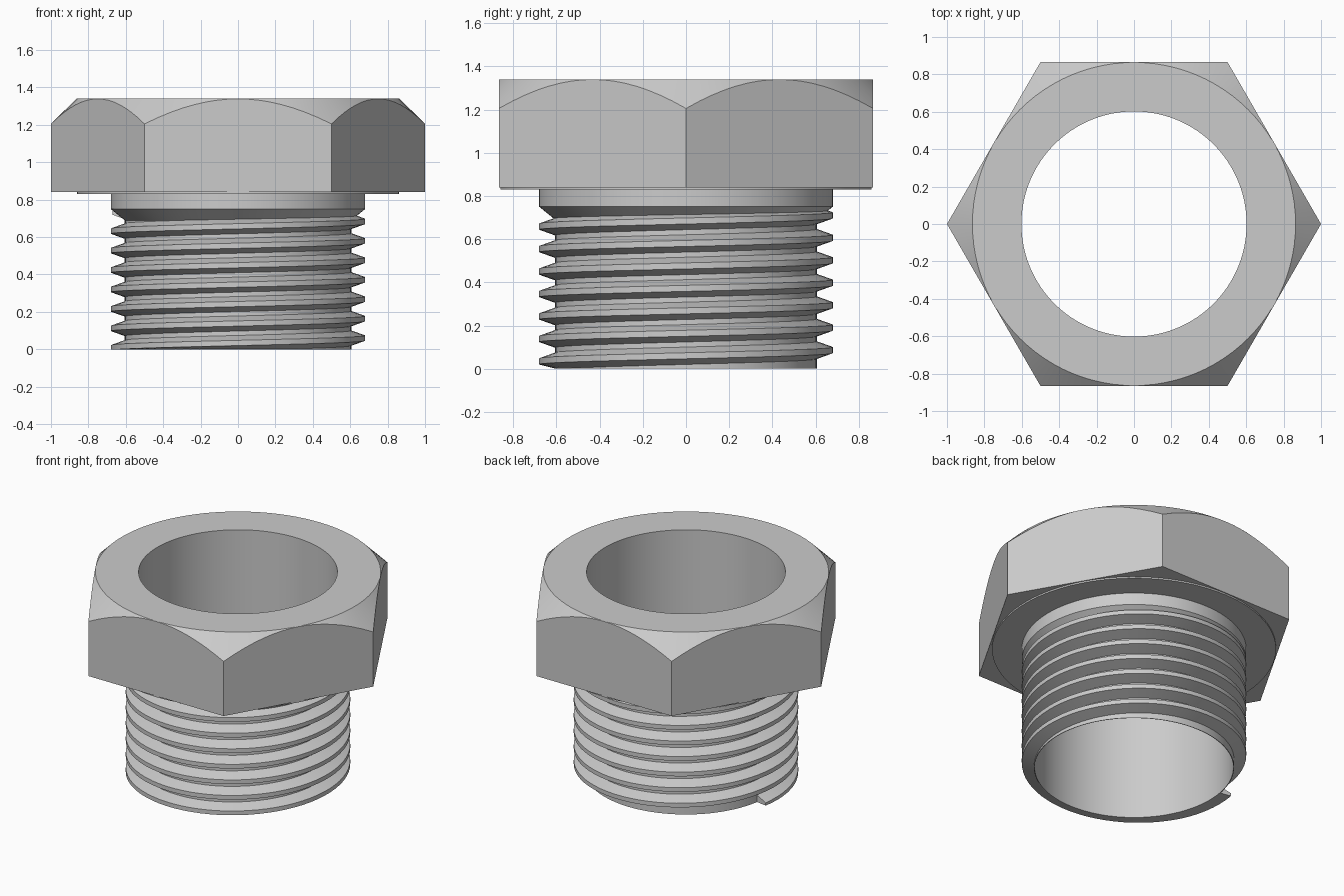
import bpy
import math

if "Cube" in bpy.data.objects:
    bpy.data.objects.remove(bpy.data.objects["Cube"])

SIDES = 96          # multiple of 6, so hexagon corners fall on vertices
FLAT = 0.866        # half distance across the flats
BORE, CORE, CREST = 0.602, 0.606, 0.68
PITCH = 0.104


def sweep(name, sections, closed, angle=30):
    """Skin a list of equal-length point sections into a smooth-shaded mesh."""
    n, m = len(sections), len(sections[0])
    verts = [p for s in sections for p in s]
    faces = []
    for i in range(n if closed else n - 1):
        k = (i + 1) % n
        for j in range(m - 1):
            faces.append((i * m + j, k * m + j, k * m + j + 1, i * m + j + 1))
    if not closed:
        faces.append(tuple(range(m)))
        faces.append(tuple(reversed(range((n - 1) * m, n * m))))
    mesh = bpy.data.meshes.new(name)
    mesh.from_pydata(verts, [], faces)
    mesh.update()
    ob = bpy.data.objects.new(name, mesh)
    bpy.context.collection.objects.link(ob)
    bpy.ops.object.select_all(action='DESELECT')
    ob.select_set(True)
    bpy.context.view_layer.objects.active = ob
    bpy.ops.object.shade_smooth_by_angle(angle=math.radians(angle))
    return ob


def section(profile, a):
    """Place an (r, z) profile at angle a around the z axis."""
    return [(r * math.cos(a), r * math.sin(a), z) for r, z in profile]


angles = [2 * math.pi * i / SIDES for i in range(SIDES)]


# Hexagonal head: 45 degree conical chamfer on top, washer face underneath
def head_profile(a):
    off = a % (math.pi / 3) - math.pi / 6
    r = FLAT / math.cos(off)
    return [(CREST, 0.83), (0.86, 0.83), (0.86, 0.84), (r, 0.84),
            (r, 1.339 - (r - FLAT)), (FLAT - 0.002, 1.34), (BORE, 1.34)]


sweep("hex_head", [section(head_profile(a), a) for a in angles], True, 25)

# Hollow shank with the bore, plain core and the collar under the head
shank = [(BORE, 1.34), (BORE, 0), (CORE, 0), (CORE, 0.69),
         (CREST, 0.75), (CREST, 0.83)]
sweep("shank", [section(shank, a) for a in angles], True)

# Helical thread, trimmed at the bottom face and running out into the collar
ridge = [(BORE + 0.002, -0.041), (CREST, -0.014), (CREST, 0.014), (BORE + 0.002, 0.041)]
start, turns, per_turn = -math.pi - 0.17, 7, 72
coils = []
for i in range(turns * per_turn + 1):
    a = start + 2 * math.pi * i / per_turn
    zc = 0.06 + PITCH * a / (2 * math.pi)
    coils.append(section([(r, max(0.0, zc + dz)) for r, dz in ridge], a))
sweep("thread", coils, False)
